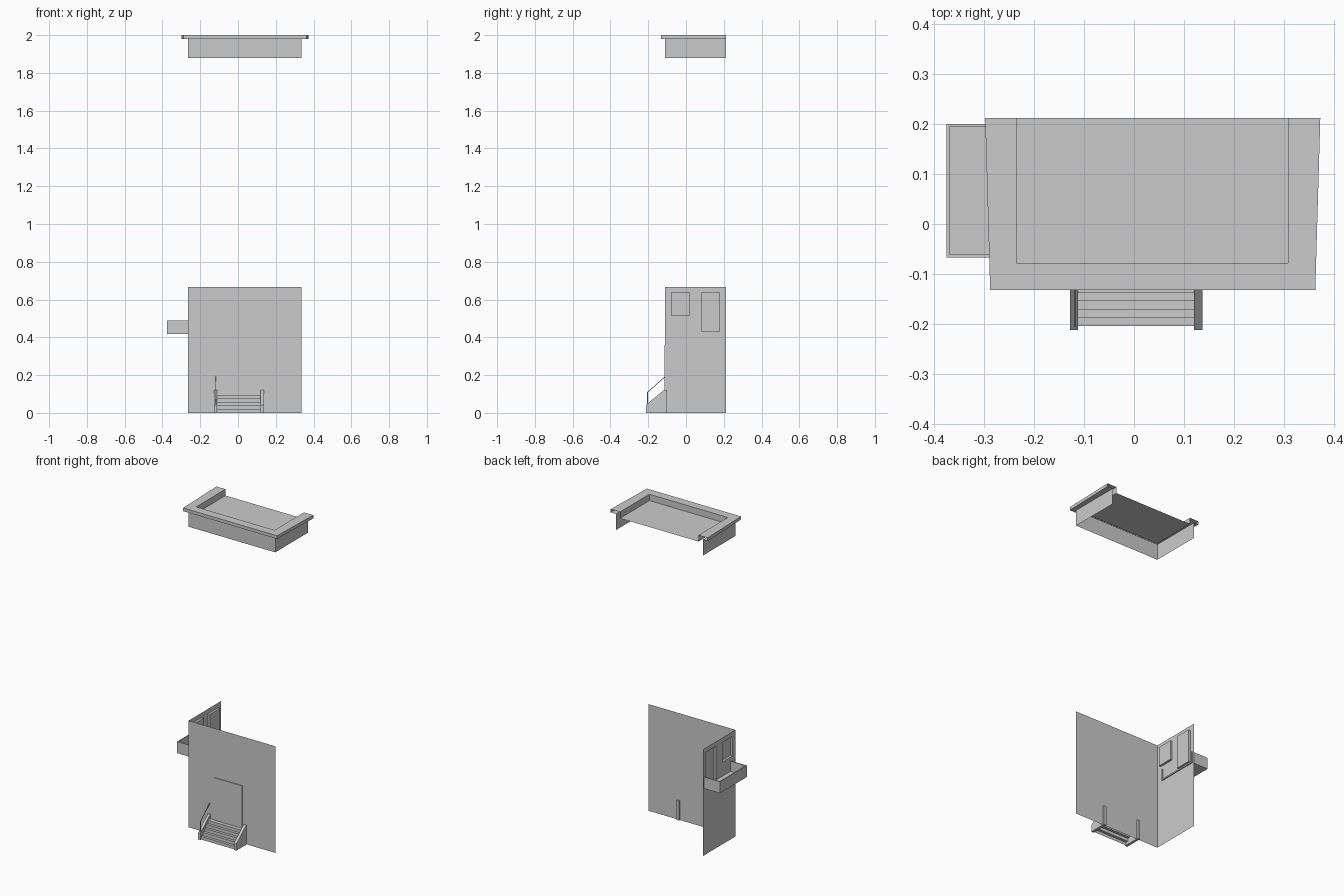
import bpy, bmesh

if "Cube" in bpy.data.objects:
    bpy.data.objects.remove(bpy.data.objects["Cube"])


def make(name, verts, faces):
    mesh = bpy.data.meshes.new(name)
    mesh.from_pydata(verts, [], faces)
    bm = bmesh.new()
    bm.from_mesh(mesh)
    bmesh.ops.remove_doubles(bm, verts=bm.verts, dist=1e-5)
    bmesh.ops.recalc_face_normals(bm, faces=bm.faces)
    bm.to_mesh(mesh)
    bm.free()
    obj = bpy.data.objects.new(name, mesh)
    bpy.context.collection.objects.link(obj)
    return obj


def loft(name, rows, extra=()):
    """Skin a list of open point rows; extra holds additional quads."""
    n = len(rows[0])
    verts = [p for r in rows for p in r]
    faces = [(i * n + j, i * n + j + 1, (i + 1) * n + j + 1, (i + 1) * n + j)
             for i in range(len(rows) - 1) for j in range(n - 1)]
    for quad in extra:
        faces.append(tuple(range(len(verts), len(verts) + len(quad))))
        verts += quad
    return make(name, verts, faces)


def prism(name, profile, x0, x1):
    """Extrude a closed (y, z) profile along x."""
    n = len(profile)
    verts = [(x, y, z) for x in (x0, x1) for y, z in profile]
    faces = [(i, (i + 1) % n, n + (i + 1) % n, n + i) for i in range(n)]
    faces += [tuple(range(n)), tuple(range(n, 2 * n))]
    return make(name, verts, faces)


def box(name, x0, x1, y0, y1, z0, z1):
    return prism(name, [(y0, z0), (y1, z0), (y1, z1), (y0, z1)], x0, x1)


XL, XR, YF, YB, TOP = -0.265, 0.335, -0.11, 0.212, 0.667

# Front wall: a single sheet
loft("front_wall", [[(XL, YF, 0), (XR, YF, 0)], [(XL, YF, TOP), (XR, YF, TOP)]])

# Left wall: sheet with recessed window and balcony door
openings = [(-0.08, 0.02, 0.515, 0.637), (0.08, 0.18, 0.43, 0.637)]
ys = [YF, -0.08, 0.02, 0.08, 0.18, YB]
zs = [0, 0.43, 0.515, 0.637, TOP]
depth = 0.014
wall = []
for y0, y1 in zip(ys, ys[1:]):
    for z0, z1 in zip(zs, zs[1:]):
        if not any(y0 >= a and y1 <= b and z0 >= c and z1 <= d for a, b, c, d in openings):
            wall.append([(XL, y0, z0), (XL, y1, z0), (XL, y1, z1), (XL, y0, z1)])
for a, b, c, d in openings:
    ring = [(a, c), (b, c), (b, d), (a, d)]
    wall.append([(XL + depth, y, z) for y, z in ring])
    for (y0, z0), (y1, z1) in zip(ring, ring[1:] + ring[:1]):
        wall.append([(XL, y0, z0), (XL, y1, z1), (XL + depth, y1, z1), (XL + depth, y0, z0)])
make("left_wall", [p for q in wall for p in q],
     [tuple(range(4 * i, 4 * i + 4)) for i in range(len(wall))])

# Balcony: floor and three thin parapets that poke through the wall
bx, t, inner = -0.375, 0.006, XL + 0.006
box("balcony_floor", bx, inner, -0.067, 0.2, 0.418, 0.426)
box("balcony_front_parapet", bx, bx + t, -0.067, 0.2, 0.426, 0.49)
box("balcony_side_parapet", bx + t, inner, -0.067, -0.067 + t, 0.426, 0.49)
box("balcony_back_parapet", bx + t, inner, 0.2 - t, 0.2, 0.426, 0.49)

# Front door, slightly proud of the wall
box("front_door", -0.087, 0.107, YF - 0.005, YF, 0.095, 0.36)

# Stairs: open zigzag sheet
steps, rise, run = 5, 0.019, 0.0165
profile = [(-0.204, 0.0)]
for i in range(steps):
    y = -0.204 + i * run
    profile += [(y, (i + 1) * rise), (min(y + run, YF) if i < steps - 1 else YF, (i + 1) * rise)]
loft("stairs", [[(x, y, z) for y, z in profile] for x in (-0.112, 0.12)])

# Stair side walls
side = [(-0.212, 0), (-0.1, 0), (-0.1, 0.122), (-0.116, 0.122), (-0.212, 0.042)]
prism("left_stair_side", side, -0.128, -0.112)
prism("right_stair_side", side, 0.12, 0.137)

# Thin handrail on the left side only
rx0, rx1, r = -0.12, -0.116, 0.004
box("handrail_post", rx0, rx1, -0.206, -0.206 + r, 0.04, 0.108)
prism("handrail", [(-0.206, 0.104), (YF, 0.19), (YF, 0.195), (-0.206, 0.109)], rx0, rx1)


# Roof: three-sided band, overhanging cap and sunken deck, open at the back
def path(x0b, x0f, x1f, x1b, yf, z):
    return [(x0b, YB, z), (x0f, yf, z), (x1f, yf, z), (x1b, YB, z)]


def cap(z):
    return path(-0.298, -0.288, 0.363, 0.373, -0.132, z)


def rim(z):
    return path(-0.235, -0.235, 0.308, 0.308, -0.078, z)


loft("roof", [path(XL, XL, XR, XR, YF, 1.88), path(XL, XL, XR, XR, YF, 1.98),
              cap(1.98), cap(2.0), rim(2.0), rim(1.96)], [rim(1.96)])
